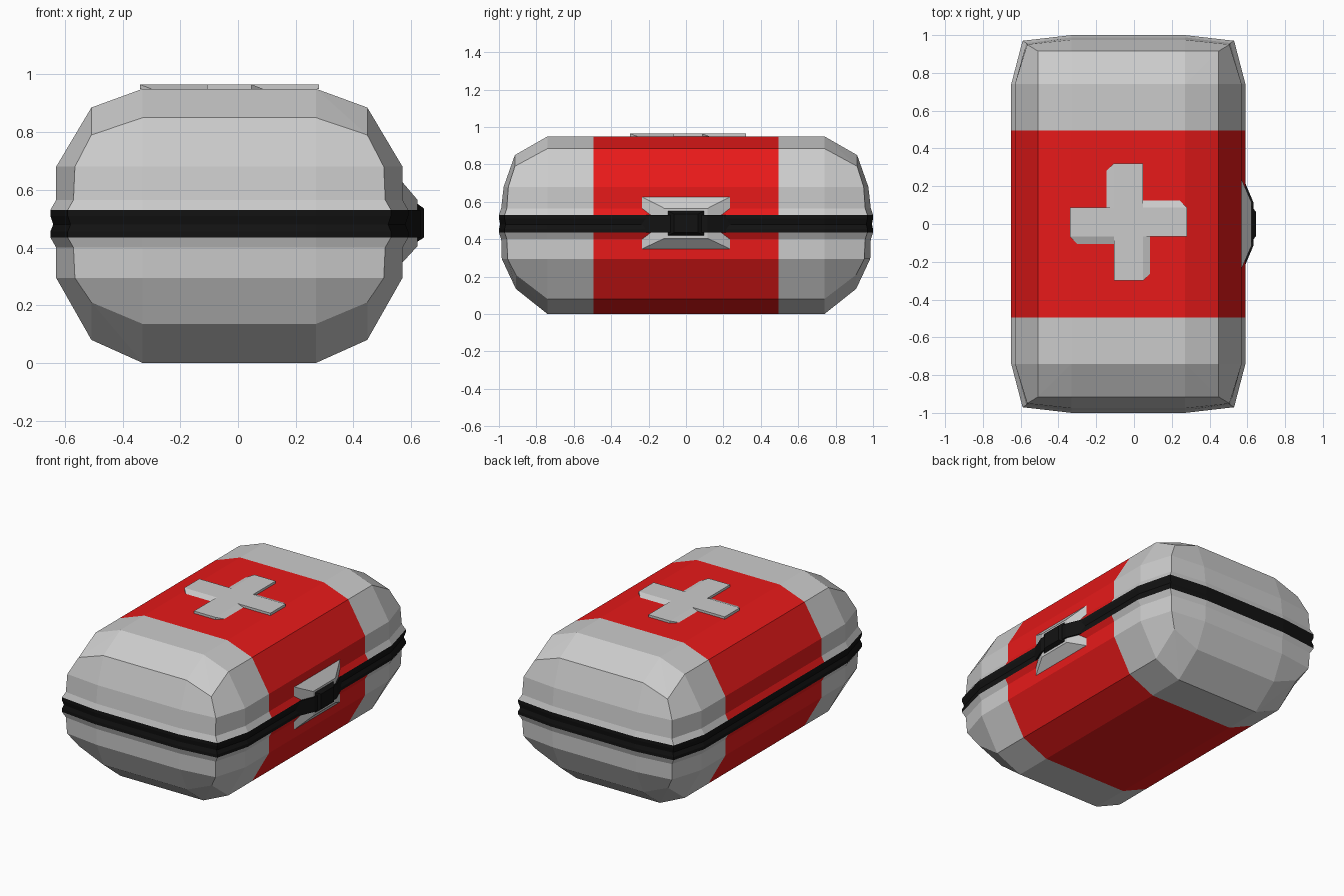
import bpy, bmesh

if "Cube" in bpy.data.objects:
    bpy.data.objects.remove(bpy.data.objects["Cube"])

CX = -0.03  # the case body sits slightly left because the clasp sticks out right


def material(name, rgb):
    m = bpy.data.materials.new(name)
    m.diffuse_color = (*rgb, 1)
    m.use_nodes = True
    m.node_tree.nodes["Principled BSDF"].inputs["Base Color"].default_value = m.diffuse_color
    return m


grey = material("grey", (0.6, 0.6, 0.6))
red = material("red", (0.8, 0.01, 0.01))
black = material("black", (0.006, 0.006, 0.006))


def finish(name, bm, mats):
    bmesh.ops.remove_doubles(bm, verts=bm.verts, dist=1e-5)
    bmesh.ops.recalc_face_normals(bm, faces=bm.faces)
    me = bpy.data.meshes.new(name)
    bm.to_mesh(me)
    bm.free()
    for m in mats:
        me.materials.append(m)
    ob = bpy.data.objects.new(name, me)
    bpy.context.collection.objects.link(ob)
    return ob


def plan_ring(bm, end_y, end_z, cx, cy, cz, side_x, side_z):
    """16-point plan loop mirrored from one quarter."""
    q = [(side_x, 0.495, side_z), (side_x, 0.74, side_z), (cx, cy, cz), (0.30, end_y, end_z)]
    half = q + [(-x, y, z) for x, y, z in reversed(q)]
    pts = half + [(x, -y, z) for x, y, z in reversed(half)]
    return [bm.verts.new((x + CX, y, z)) for x, y, z in pts]


def level(z, grow=0.0):
    return (0.988 + grow * 0.6, z, 0.54 + grow, 0.958 + grow * 0.6, z, 0.60 + grow, z)


# Case shell: stacked loops from bottom to top, with the black seam in the middle
rings = [
    (0.74, 0.0, 0.30, 0.74, 0.0, 0.30, 0.0),
    (0.91, 0.135, 0.478, 0.91, 0.21, 0.478, 0.08),
    (0.985, 0.295, 0.535, 0.953, 0.295, 0.60, 0.295),
    level(0.40), level(0.435, 0.02), level(0.455, 0.02), level(0.48, 0.01),
    level(0.51, 0.02), level(0.53, 0.02), level(0.565),
    (0.975, 0.68, 0.535, 0.95, 0.68, 0.60, 0.68),
    (0.915, 0.85, 0.478, 0.915, 0.79, 0.478, 0.885),
    (0.74, 0.95, 0.30, 0.74, 0.95, 0.30, 0.95),
]
bm = bmesh.new()
loops = [plan_ring(bm, *r) for r in rings]
for k, (a, b) in enumerate(zip(loops, loops[1:])):
    for i in range(16):
        j = (i + 1) % 16
        f = bm.faces.new((a[i], a[j], b[j], b[i]))
        f.material_index = 2 if 4 <= k <= 7 else (1 if i in (7, 15) else 0)
for lp in (loops[0], loops[-1]):
    for n, idx in enumerate(((0, 1, 6, 7), (15, 0, 7, 8), (14, 15, 8, 9))):
        f = bm.faces.new([lp[i] for i in idx])
        f.material_index = 1 if n == 1 else 0
finish("case_shell", bm, (grey, red, black))

# Raised cross on the lid, with one sloped flank per arm
W, L, S = 0.077, 0.31, 0.041
bm = bmesh.new()


def turned(x, y, z, n):
    for _ in range(n):
        x, y = -y, x
    return bm.verts.new((x + CX, y + 0.01, z))


top = []
walls = []
for n in range(4):
    t = [turned(x, y, 0.965, n) for x, y in ((W, L), (-W, L), (-W, W))]
    b = [turned(x, y, 0.949, n) for x, y in ((W, L), (-W, L), (-W - S, L - S), (-W - S, W))]
    top += t
    walls.append((t, b))
bm.faces.new(top)
for n, (t, b) in enumerate(walls):
    nt, nb = walls[(n + 1) % 4]
    bm.faces.new((t[0], t[1], b[1], b[0]))
    bm.faces.new((t[1], b[2], b[1]))
    bm.faces.new((t[1], t[2], b[3], b[2]))
    bm.faces.new((t[2], nt[0], nb[0], b[3]))
finish("lid_cross", bm, (grey,))


def frustum(name, x0, y0, zlo0, zhi0, x1, y1, zlo1, zhi1, mat):
    """Block tapering outward along +x."""
    bm = bmesh.new()
    a, b = [[bm.verts.new(p) for p in ((x, -y, lo), (x, y, lo), (x, y, hi), (x, -y, hi))]
            for x, y, lo, hi in ((x0, y0, zlo0, zhi0), (x1, y1, zlo1, zhi1))]
    bm.faces.new(a)
    bm.faces.new(b)
    for i in range(4):
        j = (i + 1) % 4
        bm.faces.new((a[i], a[j], b[j], b[i]))
    finish(name, bm, (mat,))


# Clasp on the right side: grey plate, seam running over it, black catch
frustum("clasp_plate", 0.565, 0.247, 0.343, 0.632, 0.622, 0.115, 0.405, 0.565, grey)
frustum("clasp_seam", 0.575, 0.25, 0.435, 0.53, 0.632, 0.115, 0.435, 0.53, black)
frustum("clasp_catch", 0.61, 0.112, 0.413, 0.56, 0.645, 0.065, 0.435, 0.535, black)
